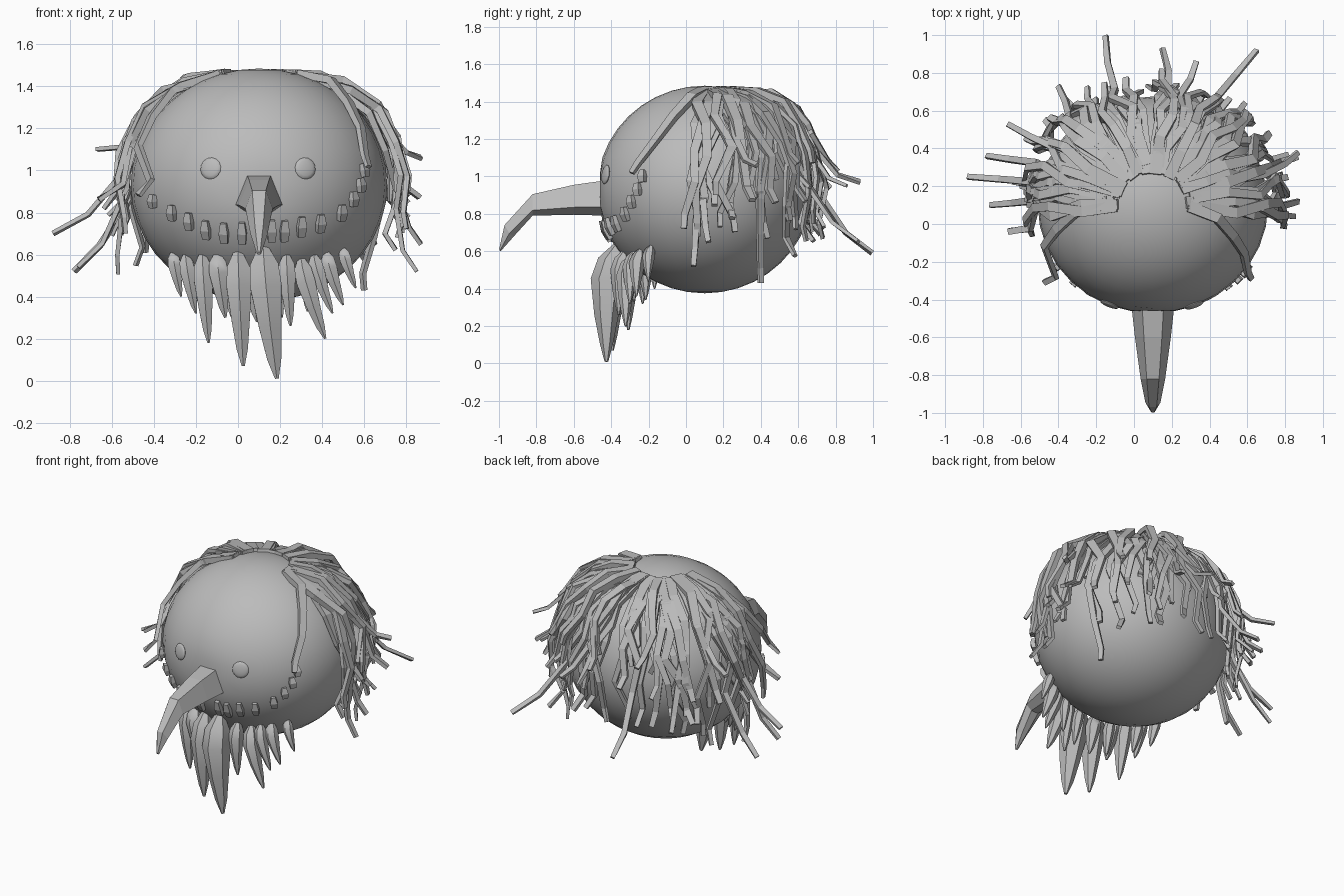
import bpy, bmesh, math, random
from mathutils import Vector

random.seed(5)
if "Cube" in bpy.data.objects:
    bpy.data.objects.remove(bpy.data.objects["Cube"])

grey = bpy.data.materials.new("plain_grey")
grey.use_nodes = True
COLOUR = (0.5, 0.5, 0.5, 1)
grey.diffuse_color = COLOUR
grey.node_tree.nodes["Principled BSDF"].inputs["Base Color"].default_value = COLOUR

CENTRE = Vector((0.1, 0.1, 0.93))
RADII = Vector((0.61, 0.575, 0.555))


def on_head(azimuth, polar, lift=1.0):
    a, p = math.radians(azimuth), math.radians(polar)
    d = Vector((math.sin(p) * math.cos(a), math.sin(p) * math.sin(a), math.cos(p)))
    return CENTRE + d * RADII * lift


def face_point(x, z):
    """Point on the front of the head at x, z."""
    u, w = (x - CENTRE.x) / RADII.x, (z - CENTRE.z) / RADII.z
    y = CENTRE.y - RADII.y * math.sqrt(max(0, 1 - u * u - w * w))
    return Vector((x, max(y, -0.455), z))


def outward(p):
    d = p - CENTRE
    return Vector((d.x / RADII.x ** 2, d.y / RADII.y ** 2, d.z / RADII.z ** 2)).normalized()


def finish(bm, name, smooth=None):
    bmesh.ops.recalc_face_normals(bm, faces=bm.faces)
    mesh = bpy.data.meshes.new(name)
    bm.to_mesh(mesh)
    bm.free()
    mesh.materials.append(grey)
    ob = bpy.data.objects.new(name, mesh)
    bpy.context.collection.objects.link(ob)
    if smooth:
        bpy.ops.object.select_all(action="DESELECT")
        ob.select_set(True)
        bpy.context.view_layer.objects.active = ob
        bpy.ops.object.shade_smooth_by_angle(angle=math.radians(smooth))


def skin(bm, rings):
    """Join equal rings of vertices into a closed solid."""
    for r, q in zip(rings, rings[1:]):
        for k in range(len(r)):
            n = (k + 1) % len(r)
            bm.faces.new((r[k], r[n], q[n], q[k]))
    bm.faces.new(rings[0])
    bm.faces.new(rings[-1])


def sweep(bm, path, widths, depths, sides=4, up=None):
    """Skin a polygon section along a path; up fixes the depth axis."""
    rings = []
    s = 1 / math.cos(math.pi / sides)
    for i, p in enumerate(path):
        t = (path[min(i + 1, len(path) - 1)] - path[max(i - 1, 0)]).normalized()
        side = t.cross(up or outward(p)).normalized()
        deep = side.cross(t)
        angles = [2 * math.pi * (k + 0.5) / sides for k in range(sides)]
        rings.append([bm.verts.new(p + side * math.cos(a) * s * widths[i] + deep * math.sin(a) * s * depths[i])
                      for a in angles])
    skin(bm, rings)


# Head, slightly flattened at the face
bm = bmesh.new()
bmesh.ops.create_uvsphere(bm, u_segments=32, v_segments=20, radius=1)
for v in bm.verts:
    v.co = CENTRE + v.co * RADII
    v.co.y = max(v.co.y, -0.46)
finish(bm, "head", 60)

# Eyes: shallow domes
for name, x in (("right_eye", -0.13), ("left_eye", 0.32)):
    bm = bmesh.new()
    bmesh.ops.create_uvsphere(bm, u_segments=14, v_segments=8, radius=0.052)
    c = face_point(x, 1.01)
    turn = Vector((0, 0, 1)).rotation_difference(outward(c)).to_matrix()
    for v in bm.verts:
        v.co.z *= 0.25
        v.co = c + turn @ v.co
    finish(bm, name, 40)

# Hooked beak: each ring is y, ridge z, belly z, half width, forward lean
bm = bmesh.new()
rings = []
for y, top, low, w, lean in ((-0.42, 0.98, 0.79, 0.115, 0), (-0.6, 0.955, 0.795, 0.095, 0),
                             (-0.82, 0.905, 0.79, 0.065, 0), (-0.945, 0.74, 0.68, 0.04, 0.025),
                             (-0.995, 0.612, 0.6, 0.01, 0.004)):
    mid = low + (top - low) * 0.25
    section = ((-0.5, top, -lean), (0.5, top, -lean), (1, mid, 0),
               (0.4, low, lean), (-0.4, low, lean), (-1, mid, 0))
    rings.append([bm.verts.new((0.1 + w * u, y + s, z)) for u, z, s in section])
skin(bm, rings)
finish(bm, "beak")

# Row of small teeth following the smile
bm = bmesh.new()
smile = ((-0.4, 0.855), (-0.31, 0.8), (-0.23, 0.76), (-0.15, 0.72), (-0.065, 0.705),
         (0.02, 0.705), (0.16, 0.715), (0.22, 0.715), (0.3, 0.735), (0.39, 0.75),
         (0.49, 0.8), (0.545, 0.865), (0.58, 0.93), (0.595, 1.0))
for x, z in smile:
    c = face_point(x, z)
    n = outward(c)
    down = Vector((0.35 * (x - 0.1), 0, -1))
    down = (down - n * n.dot(down)).normalized()
    h = 0.056 - 0.06 * abs(x - 0.1) ** 1.3
    path = [c - down * h + n * 0.004, c + n * 0.012, c + down * h + n * 0.008]
    sweep(bm, path, (0.014, 0.022, 0.017), (0.012, 0.015, 0.012), up=n)
finish(bm, "teeth")

# Beard locks: root x, root z, tip x, tip z, half width
bm = bmesh.new()
locks = ((-0.31, 0.61, -0.27, 0.4, 0.03), (-0.25, 0.6, -0.2, 0.32, 0.035),
         (-0.17, 0.6, -0.14, 0.18, 0.045), (-0.1, 0.6, -0.06, 0.3, 0.045),
         (0, 0.61, 0.025, 0.07, 0.06), (0.12, 0.63, 0.185, 0.01, 0.075),
         (0.23, 0.6, 0.25, 0.26, 0.04), (0.3, 0.58, 0.415, 0.2, 0.045),
         (0.36, 0.6, 0.45, 0.32, 0.035), (0.42, 0.61, 0.5, 0.36, 0.035),
         (0.5, 0.63, 0.56, 0.44, 0.028), (0.06, 0.54, 0.09, 0.28, 0.04),
         (-0.21, 0.56, -0.17, 0.34, 0.03), (-0.05, 0.55, -0.03, 0.3, 0.03),
         (0.18, 0.55, 0.21, 0.3, 0.03), (0.32, 0.56, 0.33, 0.33, 0.03))
for x, z, tx, tz, w in locks:
    root = face_point(x, z)
    size = z - tz
    path = [Vector((x + (tx - x) * f ** 1.3, root.y + 0.02 - out * size, z - size * f))
            for f, out in ((0, 0), (0.14, 0.05), (0.3, 0.09), (0.6, 0.1), (0.85, 0.1), (1, 0.1))]
    sweep(bm, path, [w * s for s in (0.35, 0.9, 1, 0.72, 0.45, 0.12)],
          [w * s for s in (0.3, 0.9, 1.05, 0.75, 0.4, 0.12)], 6, Vector((0, -1, 0)))
finish(bm, "beard", 50)


# Hair: kinked flat strands fanning back from a bald crown
def strand(bm, az0, az1, polar, lift, width, tip=None):
    steps = max(4, round((polar - 20) / 17))
    start = random.uniform(16, 26)
    path = [on_head(az0, start, 1.0)]
    for i in range(1, steps + 1):
        f = i / steps
        wiggle = random.uniform(-6, 6) * min(1, 2 * f)
        bump = lift * min(1, 2.5 * f) + random.uniform(-0.015, 0.035)
        path.append(on_head(az0 + (az1 - az0) * f + wiggle, start + (polar - start) * f, 1.015 + bump))
    if tip:
        tip = Vector(tip)
        path.append(path[-1].lerp(tip, 0.5) + Vector((random.uniform(-0.04, 0.04), 0, -0.05)))
        path.append(tip)
    else:
        flare = outward(path[-1]) * random.uniform(0.0, 0.09)
        path.append(path[-1] + flare + Vector((random.uniform(-0.04, 0.04), 0, -0.07)))
    last = len(path) - 1
    sizes = [width * (1 - 0.5 * i / last) for i in range(last + 1)]
    sweep(bm, path, sizes, [s * 0.65 for s in sizes])


bm = bmesh.new()
COUNT = 60
for i in range(COUNT):
    f = i / (COUNT - 1)
    sideways = abs(2 * f - 1)
    polar = random.uniform(66, 108) + 14 * sideways
    strand(bm, -5 + 190 * f + random.uniform(-4, 4), -7 + 194 * f + random.uniform(-5, 5), polar,
           random.uniform(0.0, 0.14), random.uniform(0.024, 0.034))
# Face-framing locks
strand(bm, 178, 218, 88, 0.03, 0.03)
strand(bm, -2, -36, 76, 0.03, 0.03)
# Loose ends that stick out
loose = ((-0.88, 0.25, 0.7), (-0.78, 0.36, 0.52), (-0.76, 0.1, 0.54), (-0.67, 0.53, 1.1),
         (0.87, 0.38, 1.06), (0.87, 0.12, 0.65), (0.85, 0.04, 0.52),
         (-0.15, 0.995, 0.59), (0.65, 0.92, 0.65), (0.15, 0.93, 0.97), (0.33, 0.86, 0.95),
         (-0.4, 0.73, 0.72), (0.6, 0.4, 0.43), (-0.57, 0.2, 0.51))
for tip in loose:
    d = Vector(tip) - CENTRE
    az = math.degrees(math.atan2(d.y, d.x))
    polar = math.degrees(math.acos(d.z / d.length))
    strand(bm, az * 0.85 + 13, az, max(55, polar - 18), 0.07, 0.028, tip)
finish(bm, "hair")
